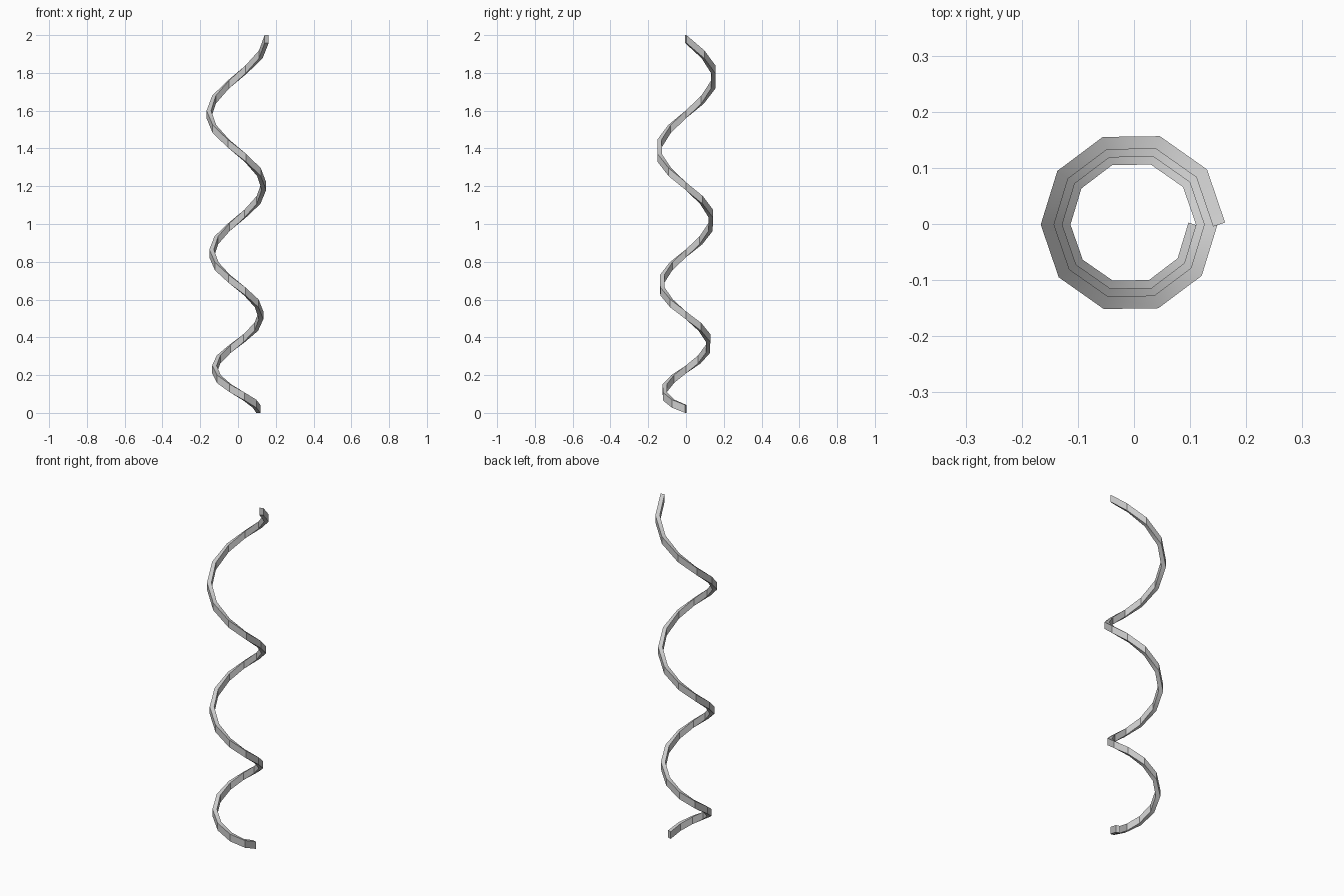
import bpy, bmesh
from math import pi, sin, cos
from mathutils import Vector

if "Cube" in bpy.data.objects:
    bpy.data.objects.remove(bpy.data.objects["Cube"])

TURNS, STEPS = 3, 10          # ten-sided turns
N = TURNS * STEPS
WIDTH, HEIGHT = 0.0225, 0.042  # upright rectangular section
AXIS = Vector((-0.005, -0.001, 0))


def path_point(i):
    t = i / N
    a = -2 * pi * TURNS * t
    r = 0.1127 + 0.044 * t
    z = HEIGHT / 2 + (2 - HEIGHT) * t ** 1.25
    return AXIS + Vector((r * cos(a), r * sin(a), z))


def outward(i):
    # square-cut ends, mitred corners between
    a = -2 * pi * i / STEPS
    half = pi / STEPS
    if i == 0:
        return Vector((cos(a - half), sin(a - half), 0))
    if i == N:
        return Vector((cos(a + half), sin(a + half), 0))
    return Vector((cos(a), sin(a), 0)) / cos(half)


# Spiral strip: widening, stretching left-handed coil
bm = bmesh.new()
rings = []
for i in range(N + 1):
    p, n = path_point(i), outward(i) * WIDTH / 2
    up = Vector((0, 0, HEIGHT / 2))
    rings.append([bm.verts.new(v) for v in (p - n - up, p + n - up, p + n + up, p - n + up)])
for a, b in zip(rings, rings[1:]):
    for j in range(4):
        k = (j + 1) % 4
        bm.faces.new((a[j], a[k], b[k], b[j]))
bm.faces.new(rings[0])
bm.faces.new(rings[-1])
bmesh.ops.recalc_face_normals(bm, faces=bm.faces[:])
mesh = bpy.data.meshes.new("spiral_strip")
bm.to_mesh(mesh)
bm.free()
obj = bpy.data.objects.new("spiral_strip", mesh)
bpy.context.collection.objects.link(obj)
bpy.context.view_layer.objects.active = obj
obj.select_set(True)
bpy.ops.object.shade_smooth_by_angle()
